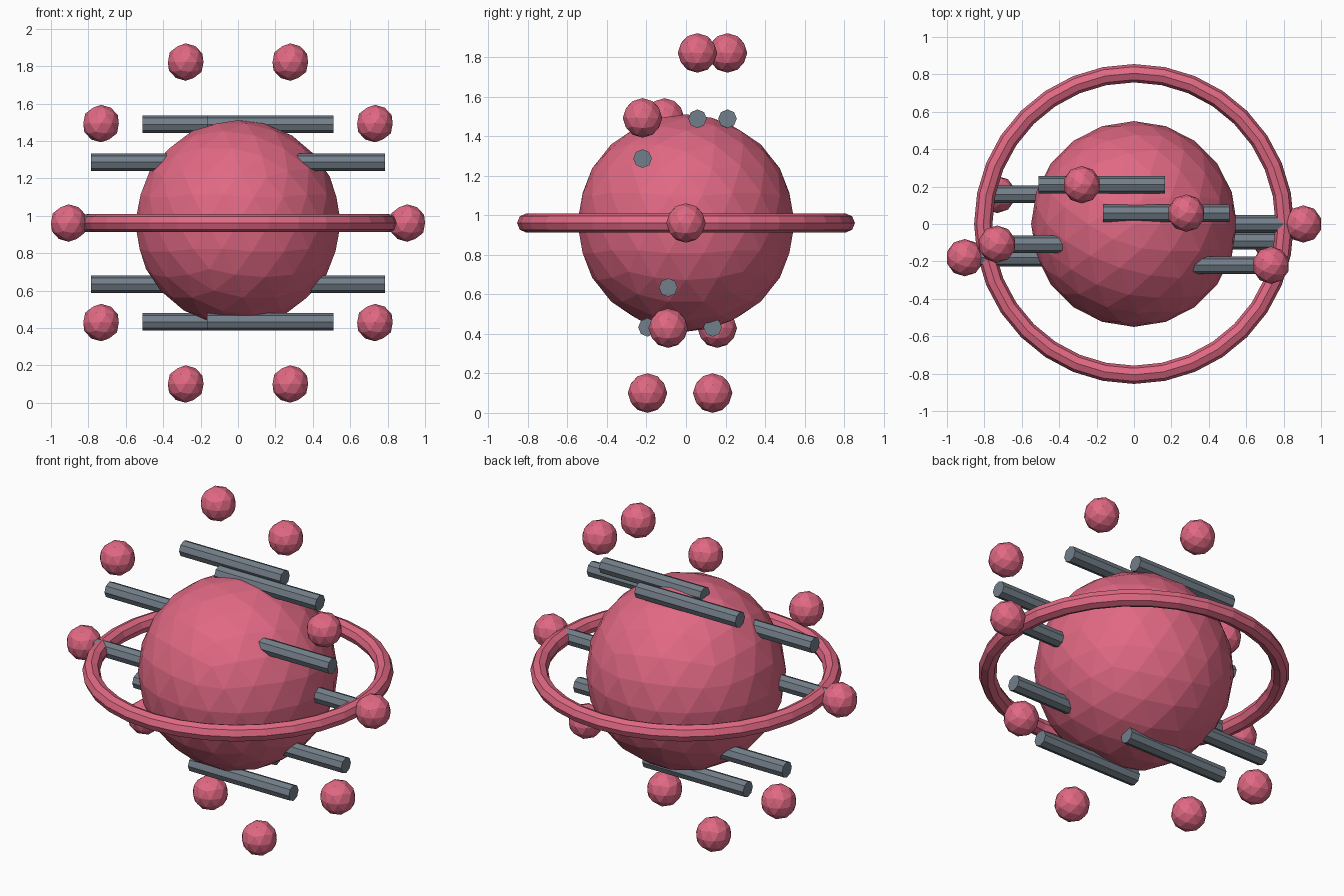
import bpy
from math import sin, cos, pi

if "Cube" in bpy.data.objects:
    bpy.data.objects.remove(bpy.data.objects["Cube"])

CZ = 0.961        # height of the centre
ORBIT = 0.905     # distance of the small balls from the centre
ROD_ORBIT = 0.555 # distance of the rod midpoints from the centre


def material(name, rgb):
    m = bpy.data.materials.new(name)
    m.diffuse_color = (*rgb, 1)
    m.use_nodes = True
    m.node_tree.nodes["Principled BSDF"].inputs["Base Color"].default_value = m.diffuse_color
    return m


PINK = material("pink", (0.75, 0.14, 0.23))
SLATE = material("slate", (0.17, 0.21, 0.25))


def finish(name, mat):
    ob = bpy.context.object
    ob.name = name
    ob.data.materials.append(mat)


def ball(name, radius, detail, loc):
    bpy.ops.mesh.primitive_ico_sphere_add(subdivisions=detail, radius=radius, location=loc)
    finish(name, PINK)


# Core sphere
ball("core", 0.55, 3, (0, 0, CZ))

# Ring around the equator
bpy.ops.mesh.primitive_torus_add(major_segments=32, minor_segments=8,
                                 major_radius=0.806, minor_radius=0.049,
                                 location=(0, 0, CZ))
finish("ring", PINK)

# Ten balls and rods every 36 degrees in the front plane, each pair with its own depth
depths = [0, -0.22, 0.058, 0.21, -0.108, -0.18, 0.158, 0.135, -0.195, -0.09]
for i, y in enumerate(depths):
    a = i * pi / 5
    ball(f"orbit_ball_{i}", 0.1, 2, (ORBIT * cos(a), y, CZ + ORBIT * sin(a)))
    bpy.ops.mesh.primitive_cylinder_add(
        vertices=8, radius=0.047, depth=0.676, rotation=(0, pi / 2, 0),
        location=(ROD_ORBIT * cos(a), y, CZ + ROD_ORBIT * sin(a)))
    finish(f"rod_{i}", SLATE)
